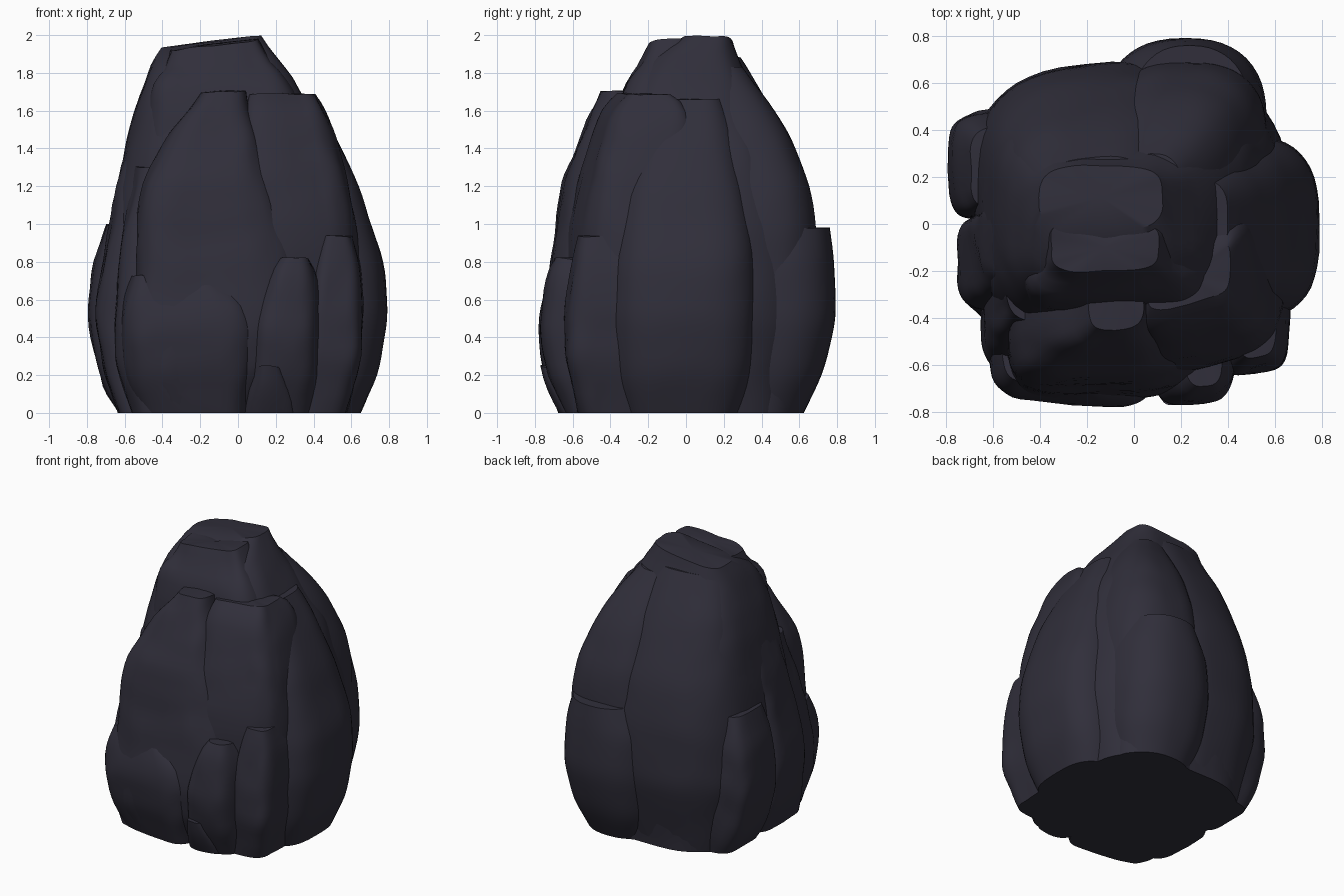
import bpy, bmesh, math
from mathutils import Vector, noise

stone = bpy.data.materials.new("dark_slate")
stone.diffuse_color = (0.030, 0.028, 0.043, 1)


def resample(rings, step=0.05):
    """Evenly subdivide the ring list, then soften the interior rings."""
    out = [rings[0]]
    for a, b in zip(rings, rings[1:]):
        n = max(1, round((b[0] - a[0]) / step))
        out += [tuple(p + (q - p) * i / n for p, q in zip(a, b)) for i in range(1, n + 1)]
    for _ in range(3):
        out = [out[0]] + [
            (c[0],) + tuple((p + 2 * q + r) / 4 for p, q, r in zip(a[1:], c[1:], b[1:]))
            for a, c, b in zip(out, out[1:], out[2:])] + [out[-1]]
    return out


def lobe(name, rings, p=3.0, shear=0.0, tilt=0.0, rough=0.018, seg=48):
    """Loft rounded boxes; each ring is (z, x0, x1, y0, y1)."""
    bm = bmesh.new()
    loops = []
    top = rings[-1][0]
    seed = Vector((len(name) * 3.1, rings[0][1] * 7, rings[0][3] * 5))
    for z, x0, x1, y0, y1 in resample(rings):
        loop = []
        for i in range(seg):
            a = 2 * math.pi * i / seg
            c, s = math.cos(a), math.sin(a)
            u = math.copysign(abs(c) ** (2 / p), c)
            v = math.copysign(abs(s) ** (2 / p), s)
            x = (x0 + x1) / 2 + u * (x1 - x0) / 2
            y = (y0 + y1) / 2 + v * (y1 - y0) / 2 + shear * u * (x1 - x0) / 2
            n = noise.noise(Vector((x * 4, y * 4, z * 2.5)) + seed)
            n += 0.5 * noise.noise(Vector((x * 10, y * 10, z * 6)) + seed)
            zz = z + (z / top) ** 6 * (tilt * u + n * rough)
            loop.append(bm.verts.new((x + c * n * rough, y + s * n * rough, zz if z > 0 else 0)))
        loops.append(loop)
    for a, b in zip(loops, loops[1:]):
        for i in range(seg):
            j = (i + 1) % seg
            bm.faces.new((a[i], a[j], b[j], b[i]))
    bm.faces.new(loops[0][::-1])
    # slightly domed top
    mid = sum((v.co for v in loops[-1]), Vector()) / seg
    tip = bm.verts.new(mid + Vector((0, 0, 0.008)))
    for i in range(seg):
        bm.faces.new((loops[-1][i], loops[-1][(i + 1) % seg], tip))
    me = bpy.data.meshes.new(name)
    bm.to_mesh(me)
    bm.free()
    me.materials.append(stone)
    me.polygons.foreach_set("use_smooth", [True] * len(me.polygons))
    me.set_sharp_from_angle(angle=math.radians(32))
    ob = bpy.data.objects.new(name, me)
    bpy.context.collection.objects.link(ob)
    return ob


# central mass and peak
lobe("core_peak", [(0, -.58, .55, -.5, .58), (.5, -.68, .66, -.58, .64), (1, -.66, .62, -.5, .6),
                   (1.4, -.6, .5, -.42, .5), (1.7, -.52, .33, -.33, .36),
                   (1.86, -.46, .21, -.25, .28), (1.96, -.4, .12, -.02, .25)], 3.3, tilt=.033, rough=.012)
lobe("peak_front_step", [(1.4, -.5, .4, -.4, .2), (1.7, -.46, .3, -.34, .1), (1.8, -.43, .22, -.32, .05),
                         (1.84, -.4, .17, -.24, .03), (1.945, -.35, .1, -.2, 0)], 4.5, tilt=.03)

# front slabs
lobe("front_left_slab", [(0, -.5, .1, -.64, 0), (.2, -.54, .2, -.73, 0), (.45, -.56, .3, -.76, 0),
                         (.75, -.55, .34, -.72, 0), (1.1, -.54, .25, -.67, 0), (1.22, -.51, .2, -.65, 0),
                         (1.45, -.38, .12, -.57, 0), (1.6, -.27, .06, -.5, 0), (1.7, -.2, .04, -.45, -.1)],
     4, shear=.06)
lobe("front_left_base", [(0, -.53, .05, -.66, 0), (.2, -.61, .08, -.74, 0), (.45, -.625, .1, -.775, 0),
                         (.62, -.61, .05, -.75, 0), (.73, -.57, -.12, -.69, -.1)], 5.5, shear=-.09)
lobe("front_right_slab", [(0, 0, .5, -.56, 0), (.5, .02, .66, -.62, 0), (1, 0, .62, -.59, 0),
                          (1.3, .02, .56, -.53, 0), (1.55, .03, .485, -.44, 0), (1.65, .04, .44, -.38, 0),
                          (1.69, .05, .415, -.34, -.1)], 4.5, shear=.24)

# left flank slabs
lobe("left_front_slab", [(0, -.63, -.2, -.5, .03), (.2, -.71, -.2, -.45, .02), (.5, -.755, -.2, -.41, 0),
                         (.9, -.7, -.2, -.36, .02), (1.2, -.635, -.2, -.3, .1), (1.5, -.56, -.2, -.25, .1)],
     4.5, shear=-.15)
lobe("left_back_slab", [(0, -.63, -.2, .05, .46), (.14, -.73, -.2, .04, .48), (.5, -.79, -.2, .03, .5),
                        (.8, -.76, -.2, .05, .48), (1, -.7, -.2, .08, .44)], 5, shear=.12)
lobe("left_corner_slab", [(0, -.56, -.2, -.62, 0), (.25, -.64, -.2, -.66, 0), (.5, -.66, -.2, -.64, 0),
                          (.95, -.62, -.2, -.52, 0), (1.3, -.54, -.2, -.42, 0)], 5, shear=-.12)

# smooth right and back lobes
lobe("right_lobe", [(0, 0, .65, -.35, .3), (.2, 0, .74, -.4, .36), (.5, 0, .795, -.42, .385),
                    (.8, 0, .775, -.4, .38), (1, 0, .705, -.38, .36), (1.2, 0, .64, -.35, .32),
                    (1.5, 0, .5, -.25, .26), (1.66, 0, .4, -.16, .2)], 3.1, rough=.006)
lobe("back_right_lobe", [(0, -.15, .5, 0, .6), (.5, -.15, .57, 0, .7), (1, -.12, .565, 0, .69),
                         (1.2, -.1, .53, 0, .66), (1.5, -.08, .43, 0, .54), (1.7, -.05, .3, 0, .4),
                         (1.83, -.05, .2, 0, .3)], 2.6, rough=.006)
lobe("back_bulge", [(0, -.06, .46, .1, .62), (.2, -.12, .53, .1, .725), (.5, -.14, .57, .1, .795),
                    (.8, -.12, .555, .1, .785), (.98, -.02, .5, .12, .76)], 2.4, rough=.004)
lobe("back_left_lobe", [(0, -.6, .2, -.2, .56), (.5, -.7, .28, -.25, .685), (.9, -.68, .28, -.25, .675),
                        (1.2, -.63, .25, -.2, .62), (1.6, -.53, .15, -.1, .45), (1.88, -.42, .05, 0, .28)],
     2.7, shear=.12, rough=.006)

# boulders at the front right foot
lobe("front_boulder", [(0, .05, .4, -.64, -.2), (.2, .06, .43, -.73, -.2), (.42, .05, .44, -.785, -.2),
                       (.65, .11, .44, -.755, -.25), (.76, .15, .42, -.72, -.3), (.81, .22, .38, -.68, -.3)],
     3, shear=.06)
lobe("side_boulder", [(0, .3, .58, -.57, -.2), (.3, .35, .66, -.64, -.2), (.6, .38, .67, -.64, -.2),
                      (.82, .41, .65, -.6, -.2), (.93, .46, .6, -.56, -.3)], 4, shear=.15)
lobe("foot_chip", [(0, .03, .32, -.67, -.3), (.12, .04, .33, -.74, -.3), (.24, .1, .24, -.76, -.3)], 3.5)
